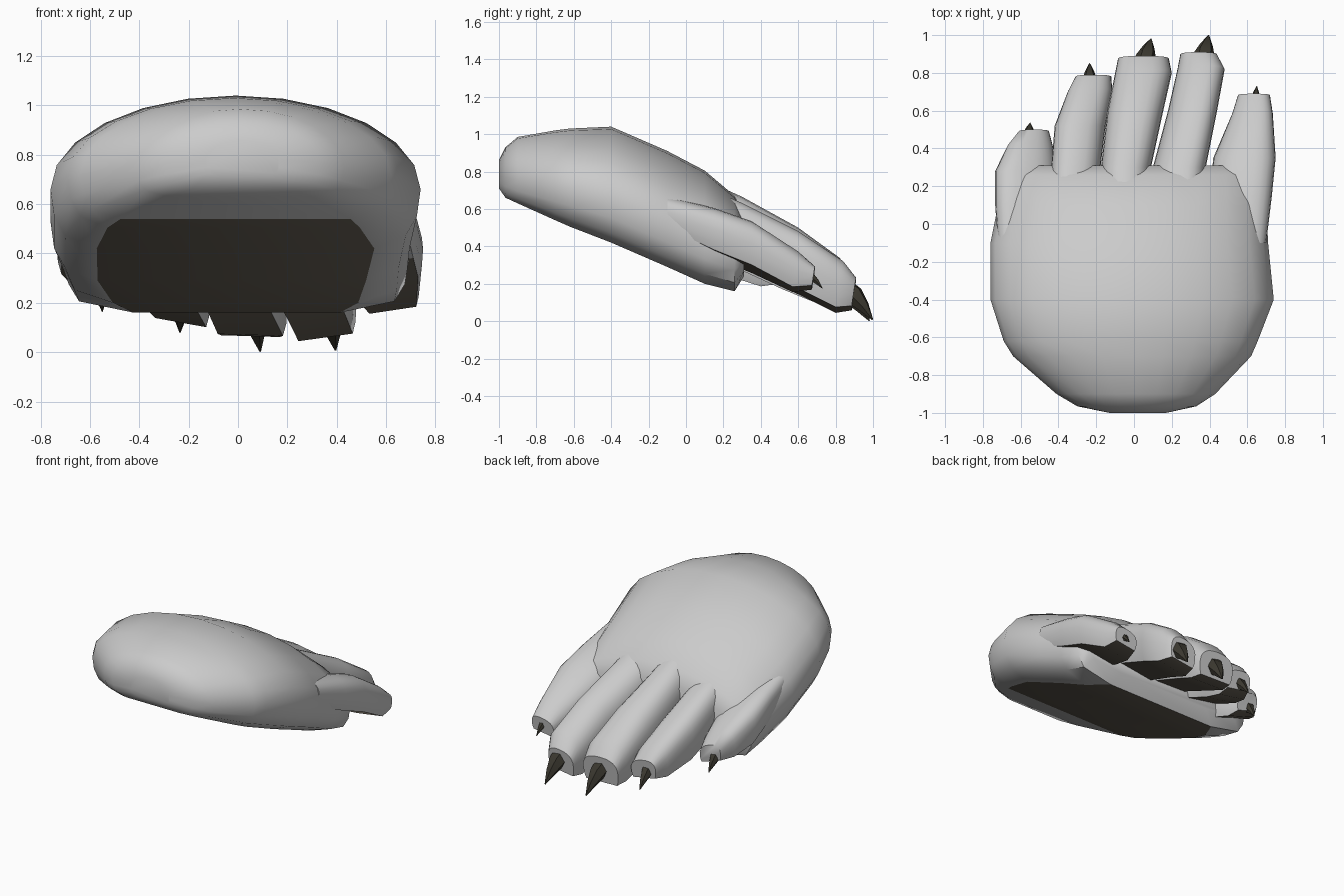
import bpy, bmesh, math
from mathutils import Vector

if "Cube" in bpy.data.objects:
    bpy.data.objects.remove(bpy.data.objects["Cube"])


def material(name, rgb):
    m = bpy.data.materials.new(name)
    m.diffuse_color = (*rgb, 1)
    m.use_nodes = True
    m.node_tree.nodes["Principled BSDF"].inputs["Base Color"].default_value = m.diffuse_color
    return m


FUR = material("light_grey_fur", (0.6, 0.6, 0.6))
PAD = material("brown_pad", (0.14, 0.122, 0.095))
CLAW = material("dark_claw", (0.045, 0.041, 0.03))


def loft(name, rings, mats, is_pad=None, angle=45):
    """Skin a list of equal-length rings, cap both ends, smooth it."""
    bm = bmesh.new()
    rows = [[bm.verts.new(p) for p in r] for r in rings]
    n = len(rows[0])
    for i in range(len(rows) - 1):
        for k in range(n):
            j = (k + 1) % n
            f = bm.faces.new((rows[i][k], rows[i][j], rows[i + 1][j], rows[i + 1][k]))
            if is_pad and is_pad(i, k):
                f.material_index = 1
    bm.faces.new(rows[0])
    bm.faces.new(rows[-1])
    bmesh.ops.recalc_face_normals(bm, faces=bm.faces)
    me = bpy.data.meshes.new(name)
    bm.to_mesh(me)
    bm.free()
    for m in mats:
        me.materials.append(m)
    ob = bpy.data.objects.new(name, me)
    bpy.context.collection.objects.link(ob)
    bpy.ops.object.select_all(action='DESELECT')
    ob.select_set(True)
    bpy.context.view_layer.objects.active = ob
    bpy.ops.object.shade_smooth_by_angle(angle=math.radians(angle))
    return ob


ARC = 12  # segments across the domed top


def section(y, xl, xr, zt, zm, zb, lower, power=1.0, tilt=0.0, lean=0.0):
    """Domed top from right to left, then the lower side and a flat bottom."""
    cx, w = (xl + xr) / 2, (xr - xl) / 2
    pts = []
    for k in range(ARC + 1):
        a = math.pi * k / ARC
        c, s = math.cos(a), math.sin(a)
        pts.append((math.copysign(abs(c) ** power, c), zm + (zt - zm) * abs(s) ** power))
    low = [(fx, zb + fz * (zm - zb)) for fx, fz in lower]
    pts += [(-fx, z) for fx, z in low] + low[::-1]
    return [Vector((cx + w * u, y - lean * (zt - z), z + tilt * w * u)) for u, z in pts]


# Foot body: y, left, right, top, widest height, bottom, sole fraction
BODY = [
    (-1.00, -.13, .17, .86, .78, .71, .60),
    (-.965, -.30, .33, .93, .77, .66, .65),
    (-.90, -.41, .43, .985, .75, .63, .70),
    (-.70, -.64, .62, 1.02, .72, .54, .74),
    (-.62, -.69, .655, 1.03, .71, .505, .76),
    (-.40, -.76, .74, 1.04, .66, .42, .75),
    (-.10, -.76, .71, .91, .53, .29, .74),
    (.10, -.72, .70, .805, .44, .20, .70),
    (.26, -.70, .69, .67, .37, .16, .60),
    (.31, -.62, .64, .57, .36, .24, .55),
]
body_rings = [section(y, l, r, t, m, b, [(.98, .55), (.92, .22), (s, 0)])
              for y, l, r, t, m, b, s in BODY]
loft("foot_body", body_rings, [FUR, PAD],
     lambda i, k: k == ARC + 3 and 3 <= i <= 7)

# Toes: sideways tilt and stations of y, left, right, top, bottom
TOES = {
    "outer_left_toe": (-.32, [(-.10, -.72, -.40, .66, .45), (.10, -.735, -.40, .60, .36),
                              (.28, -.735, -.41, .53, .27), (.43, -.67, -.43, .42, .22),
                              (.50, -.61, -.45, .34, .22)]),
    "left_toe": (-.18, [(0, -.45, -.17, .74, .45), (.28, -.44, -.18, .62, .30),
                        (.52, -.42, -.15, .49, .19), (.72, -.35, -.115, .34, .12),
                        (.79, -.31, -.12, .26, .13)]),
    "middle_toe": (-.03, [(0, -.16, .08, .80, .45), (.30, -.175, .09, .665, .30),
                          (.60, -.14, .155, .50, .16), (.82, -.10, .20, .34, .07),
                          (.89, -.085, .185, .25, .065)]),
    "right_toe": (.14, [(0, .08, .36, .76, .45), (.30, .10, .38, .63, .30),
                        (.60, .18, .44, .48, .16), (.84, .23, .48, .32, .06),
                        (.91, .245, .44, .23, .07)]),
    "outer_right_toe": (.15, [(-.10, .40, .70, .66, .48), (.15, .40, .73, .60, .36),
                              (.35, .42, .75, .53, .28), (.60, .52, .735, .37, .17),
                              (.69, .55, .72, .29, .18)]),
}
for name, (tilt, stations) in TOES.items():
    rings = [section(y, l, r, t, b + .45 * (t - b), b, [(.97, .4), (.88, 0)],
                     power=.8, tilt=tilt, lean=.15 if i > 2 else 0)
             for i, (y, l, r, t, b) in enumerate(stations)]
    loft(name, rings, [FUR, PAD], lambda i, k: k == ARC + 2 and i >= 1)


# Claws: curved six-sided spikes
def claw(name, base, tip, radius):
    base, tip = Vector(base), Vector(tip)
    q = (tip - base).to_track_quat('Z', 'Y')
    rings = []
    for t, s in ((0, 1), (.35, .95), (.7, .55), (1, .06)):
        c = base.lerp(tip, t) + Vector((0, 0, .09 * (tip - base).length * math.sin(math.pi * t)))
        rings.append([c + q @ Vector((radius * s * math.cos(k * math.pi / 3),
                                      radius * s * math.sin(k * math.pi / 3), 0))
                      for k in range(6)])
    loft(name, rings, [CLAW], angle=35)


claw("outer_left_claw", (-.56, .44, .28), (-.55, .535, .165), .036)
claw("left_claw", (-.235, .72, .21), (-.235, .85, .08), .042)
claw("middle_claw", (.05, .83, .18), (.09, .98, .003), .058)
claw("right_claw", (.36, .84, .18), (.395, .998, .008), .06)
claw("outer_right_claw", (.64, .63, .26), (.65, .73, .175), .026)
